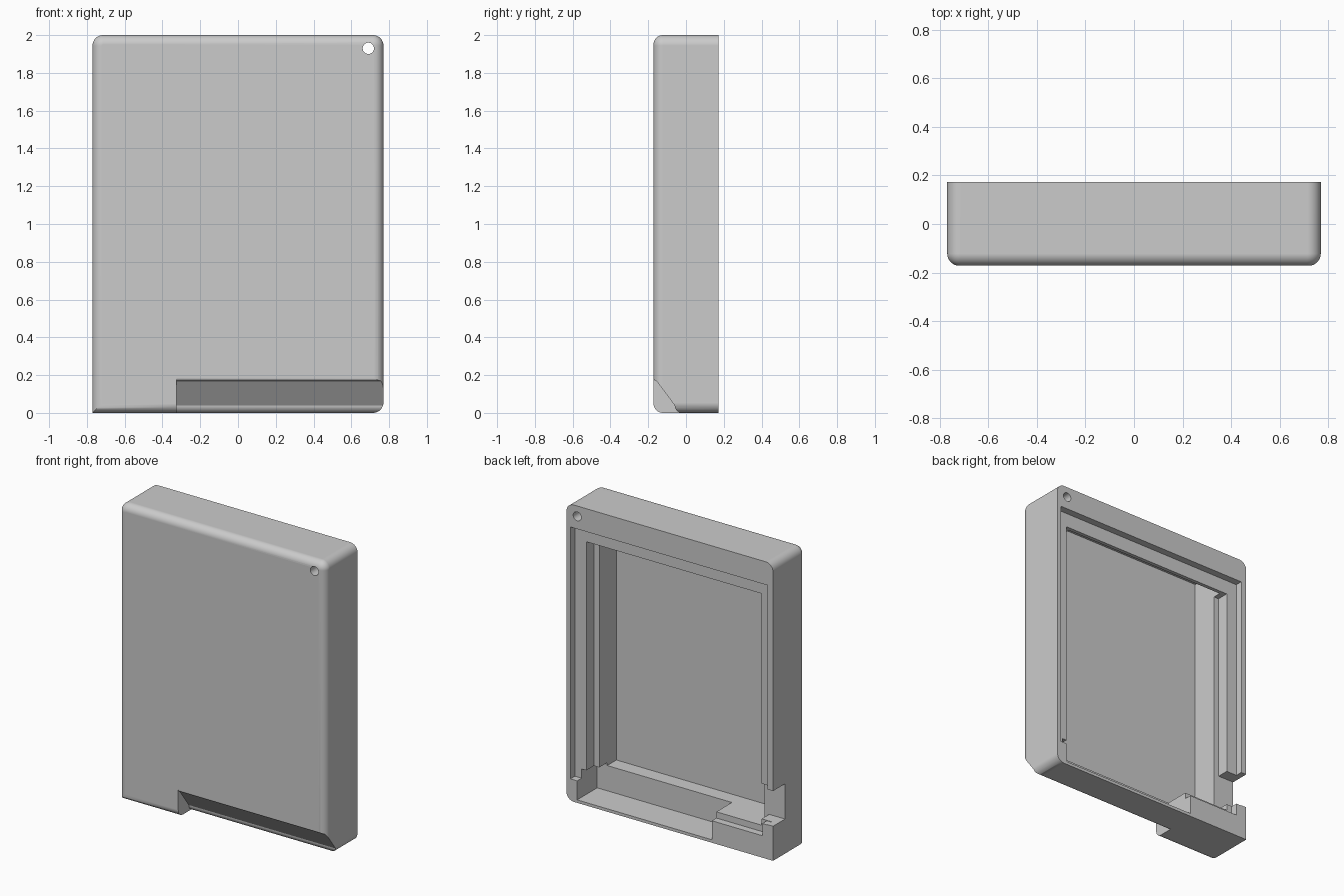
import bpy, bmesh, math

cube = bpy.data.objects.get("Cube")
if cube:
    bpy.data.objects.remove(cube, do_unlink=True)

W, FRONT, BACK, H = 0.77, -0.172, 0.173, 2.0

grey = bpy.data.materials.new("plain grey")
grey.use_nodes = True
colour = (0.6, 0.6, 0.6, 1)
grey.diffuse_color = colour
grey.node_tree.nodes["Principled BSDF"].inputs["Base Color"].default_value = colour


def arc(cx, cy, r, start, end, n=8):
    angles = [math.radians(start + (end - start) * i / n) for i in range(n + 1)]
    return [(cx + r * math.cos(a), cy + r * math.sin(a)) for a in angles]


def prism(name, points, offset, bevel=0):
    """Extrude a closed outline, optionally rounding its first rim."""
    bm = bmesh.new()
    rim = bm.faces.new([bm.verts.new(p) for p in points])
    rim_edges = list(rim.edges)
    res = bmesh.ops.extrude_face_region(bm, geom=[rim], use_keep_orig=True)
    moved = [v for v in res["geom"] if isinstance(v, bmesh.types.BMVert)]
    bmesh.ops.translate(bm, verts=moved, vec=offset)
    bmesh.ops.recalc_face_normals(bm, faces=bm.faces)
    if bevel:
        bmesh.ops.bevel(bm, geom=rim_edges, offset=bevel, segments=7,
                        profile=0.5, affect='EDGES', clamp_overlap=False)
    mesh = bpy.data.meshes.new(name)
    bm.to_mesh(mesh)
    bm.free()
    mesh.materials.append(grey)
    obj = bpy.data.objects.new(name, mesh)
    bpy.context.collection.objects.link(obj)
    return obj


def box(name, x0, x1, y0, y1, z0, z1):
    outline = [(x0, y0, z0), (x1, y0, z0), (x1, y0, z1), (x0, y0, z1)]
    return prism(name, outline, (0, y1 - y0, 0))


# Case body: three rounded corners, one square corner, rounded front rim
R = 0.055
outline = [(-W, 0)] + arc(W - R, R, R, -90, 0) + arc(W - R, H - R, R, 0, 90) \
    + arc(R - W, H - R, R, 90, 180)
case = prism("case", [(x, FRONT, z) for x, z in outline],
             (0, BACK - FRONT, 0), bevel=0.05)

# Front step along the bottom, with rounded lips
step = [(-0.4, -0.2), (-0.02, -0.2)] + arc(-0.02, 0.04, 0.04, 270, 180) \
    + arc(FRONT + 0.015, 0.185, 0.015, 270, 180) + [(-0.4, 0.185)]
cutters = [prism("step_cutter", [(-0.325, y, z) for y, z in step], (1.5, 0, 0))]

# Stepped pockets opening to the back, side notch
OUT = 0.4
cutters += [
    box("lid_recess_cutter", -0.73, 0.74, 0.125, OUT, 0.23, 1.845),
    box("lid_recess_lower_cutter", -0.69, 0.74, 0.125, OUT, 0.148, 0.3),
    box("middle_pocket_cutter", -0.652, 0.655, 0.045, OUT, 0.19, 1.75),
    box("deep_pocket_cutter", -0.615, 0.615, -0.138, 0.1, 0.19, 1.92),
    box("bottom_bay_cutter", -0.314, 0.69, -0.04, OUT, 0.02, 0.21),
    box("side_notch_cutter", -1.0, -0.62, 0.046, OUT, 0.233, 0.47),
]

# Corner hole
hole = [(x, -0.5, z) for x, z in arc(0.69, 1.93, 0.03, 0, 360, 32)[:-1]]
cutters.append(prism("hole_cutter", hole, (0, 1, 0)))

for cutter in cutters:
    cutter.hide_render = True
    mod = case.modifiers.new(cutter.name, 'BOOLEAN')
    mod.operation = 'DIFFERENCE'
    mod.solver = 'EXACT'
    mod.object = cutter

# Bake the cuts, then remove the cutters
bpy.context.view_layer.update()
graph = bpy.context.evaluated_depsgraph_get()
result = bpy.data.meshes.new_from_object(case.evaluated_get(graph))
case.modifiers.clear()
case.data = result
for cutter in cutters:
    bpy.data.objects.remove(cutter, do_unlink=True)

# Smooth rounded edges, crisp corners
for face in result.polygons:
    face.use_smooth = True
    face.material_index = 0
result.set_sharp_from_angle(angle=math.radians(30))
normals = case.modifiers.new("weighted normals", 'WEIGHTED_NORMAL')
normals.keep_sharp = True
